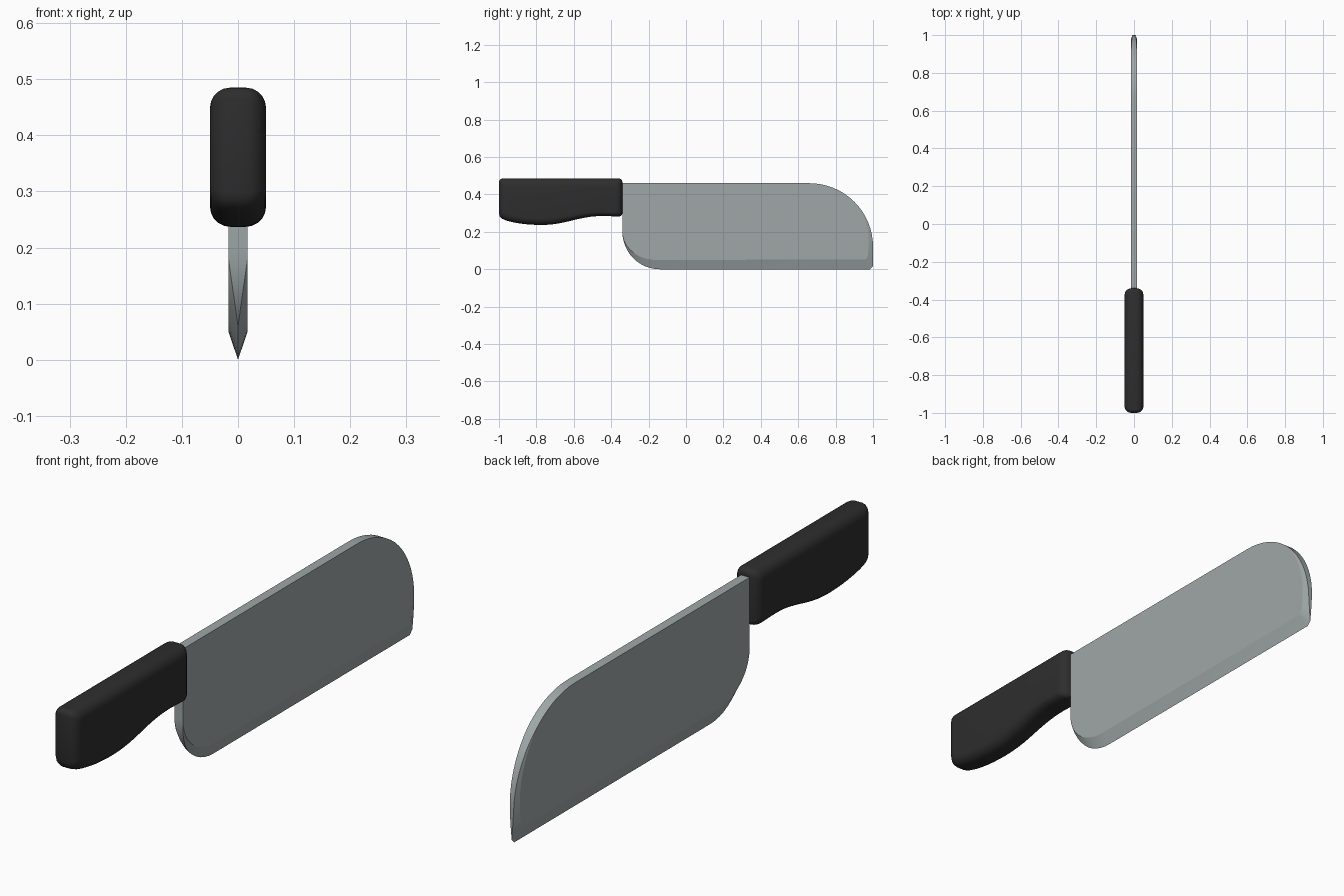
import bpy, bmesh, math
from mathutils import Vector
from mathutils.geometry import interpolate_bezier

if "Cube" in bpy.data.objects:
    bpy.data.objects.remove(bpy.data.objects["Cube"])


def material(name, color):
    m = bpy.data.materials.new(name)
    m.diffuse_color = (*color, 1)
    m.use_nodes = True
    m.node_tree.nodes["Principled BSDF"].inputs["Base Color"].default_value = m.diffuse_color
    return m


def loft(name, rings, mat, angle):
    """Skin a list of closed rings, cap both ends, merge collapsed points."""
    bm = bmesh.new()
    loops = [[bm.verts.new(p) for p in ring] for ring in rings]
    n = len(loops[0])
    for a, b in zip(loops, loops[1:]):
        for i in range(n):
            j = (i + 1) % n
            bm.faces.new((a[i], a[j], b[j], b[i]))
    bm.faces.new(loops[0][::-1])
    bm.faces.new(loops[-1])
    bmesh.ops.remove_doubles(bm, verts=bm.verts[:], dist=1e-4)
    bmesh.ops.recalc_face_normals(bm, faces=bm.faces[:])
    me = bpy.data.meshes.new(name)
    bm.to_mesh(me)
    bm.free()
    me.materials.append(mat)
    ob = bpy.data.objects.new(name, me)
    bpy.context.collection.objects.link(ob)
    bpy.ops.object.select_all(action='DESELECT')
    ob.select_set(True)
    bpy.context.view_layer.objects.active = ob
    bpy.ops.object.shade_smooth_by_angle(angle=math.radians(angle))
    return ob


steel = material("steel grey", (0.35, 0.39, 0.39))
black = material("handle black", (0.027, 0.027, 0.027))

# Blade: each entry is outline point, half thickness there, flat-face point
H = 0.017
pairs = [((-0.34, 0.46), H, (-0.34, 0.46))]
for i in range(17):                                   # rounded tip
    a = math.radians(90 - 90 * i / 16)
    k = max(0, (i - 7) / 9)
    c, s = math.cos(a), math.sin(a)
    r = 0.34 - 0.024 * k
    pairs.append(((0.66 + 0.34 * c, 0.12 + 0.34 * s), H * (1 - 0.55 * k),
                  (0.66 + r * c, 0.12 + r * s)))
pairs += [((1.0, 0.06), 0.004, (0.973, 0.075)),       # tip corner
          ((1.0, 0.015), 0, (0.965, 0.057)),
          ((0.985, 0.0), 0, (0.955, 0.052))]
for i in range(13):                                   # rounded heel
    a = math.radians(270 - 90 * i / 12)
    c, s = math.cos(a), math.sin(a)
    z = 0.2 + 0.2 * s
    t = H * min(1, max(0, (z - 0.06) / 0.12))
    pairs.append(((-0.14 + 0.2 * c, z), t, (-0.16 + 0.18 * c, 0.2 + 0.15 * s)))
rings = [[(-H, *p[2]) for p in pairs], [(-p[1], *p[0]) for p in pairs],
         [(p[1], *p[0]) for p in pairs], [(H, *p[2]) for p in pairs]]
loft("blade", rings, steel, 14)


# Handle: side profile with rounded corners and a curved grip underneath
def corner(cy, cz, r, start):
    return [(cy + r * math.cos(math.radians(start - 90 * i / 5)),
             cz + r * math.sin(math.radians(start - 90 * i / 5))) for i in range(6)]


def bezier(*pts):
    return [tuple(p)[:2] for p in interpolate_bezier(*[Vector(p) for p in pts], 12)]


profile = corner(-0.98, 0.465, 0.02, 180) + corner(-0.36, 0.465, 0.02, 90)
profile += corner(-0.36, 0.302, 0.02, 0)
profile += bezier((-0.44, 0.285), (-0.58, 0.285), (-0.64, 0.237), (-0.77, 0.237))
profile += bezier((-0.77, 0.237), (-0.85, 0.237), (-0.92, 0.247), (-0.965, 0.262))[1:]
profile += [(-0.985, 0.271), (-0.996, 0.283), (-1.0, 0.298)]

CY, CZ, RY, RZ, B = -0.67, 0.361, 0.33, 0.124, 0.036
layers = []
for side in (-1, 1):
    angles = [math.radians(90 * i / 5) for i in range(6)]
    for a in (reversed(angles) if side < 0 else angles):
        d = B * (1 - math.cos(a))
        x = side * (0.05 - B + B * math.sin(a))
        layers.append([(x, CY + (y - CY) * (RY - d) / RY,
                        CZ + (z - CZ) * (RZ - d) / RZ) for y, z in profile])
loft("handle", layers, black, 40)
